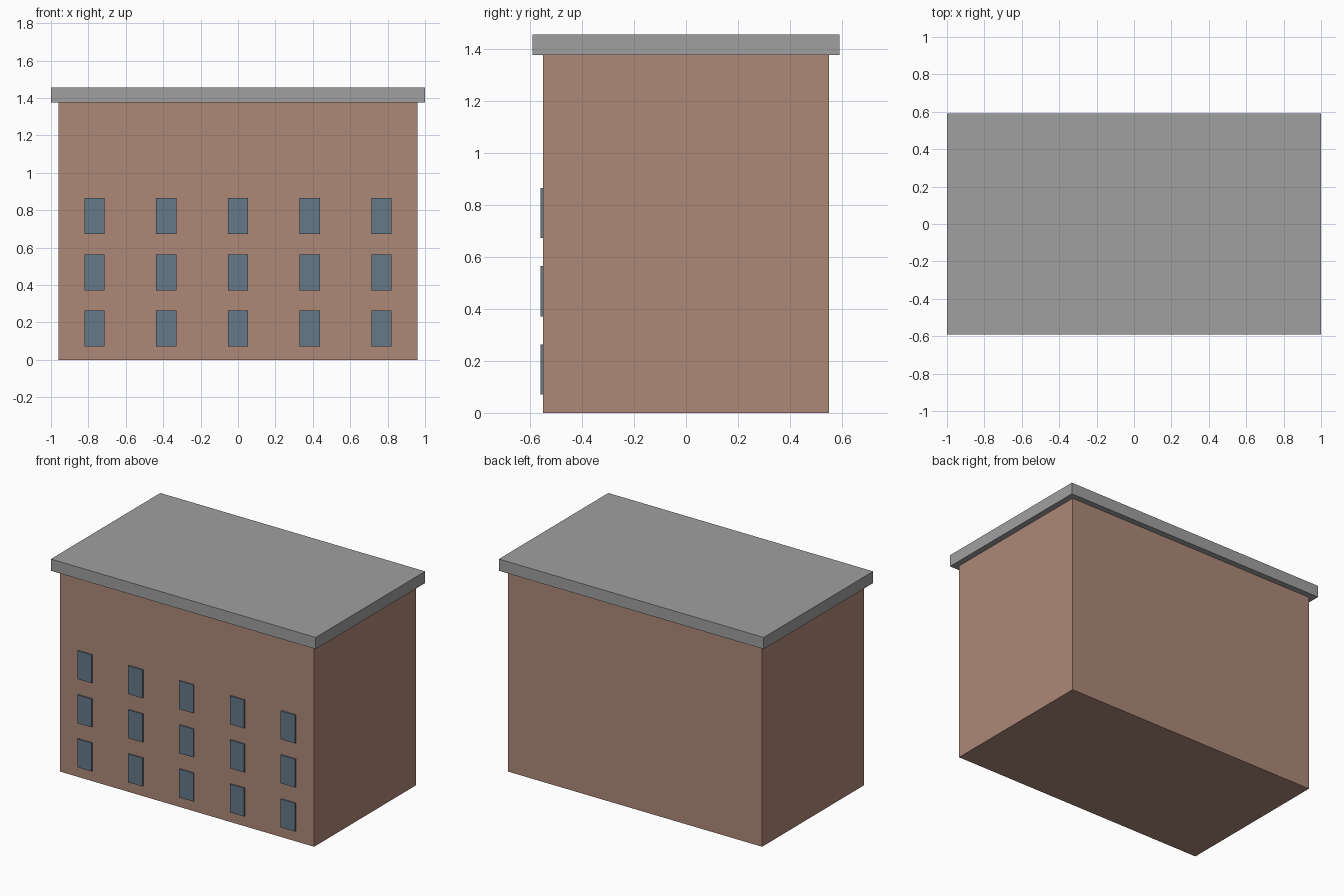
import bpy

if "Cube" in bpy.data.objects:
    bpy.data.objects.remove(bpy.data.objects["Cube"])


def material(name, rgb):
    m = bpy.data.materials.new(name)
    m.diffuse_color = (*rgb, 1.0)
    m.use_nodes = True
    m.node_tree.nodes["Principled BSDF"].inputs["Base Color"].default_value = m.diffuse_color
    return m


def box(name, lo, hi, mat):
    bpy.ops.mesh.primitive_cube_add(size=1, location=[(a + b) / 2 for a, b in zip(lo, hi)])
    ob = bpy.context.object
    ob.name = name
    ob.scale = [b - a for a, b in zip(lo, hi)]
    bpy.ops.object.transform_apply(location=False, rotation=False, scale=True)
    ob.data.materials.append(mat)
    return ob


brick = material("brick", (0.42, 0.247, 0.19))
grey = material("roof grey", (0.35, 0.35, 0.35))
glass = material("window blue", (0.13, 0.19, 0.25))

WALL_X, WALL_Y, WALL_TOP = 0.96, 0.55, 1.375

# Main block and overhanging flat roof
box("walls", (-WALL_X, -WALL_Y, 0), (WALL_X, WALL_Y, WALL_TOP), brick)
box("roof_slab", (-1, -0.59, WALL_TOP), (1, 0.59, 1.455), grey)

# Three rows of five thin window plates on the front
for row in range(3):
    z = 0.07 + row * 0.301
    for col in range(5):
        x = (col - 2) * 0.384
        box(f"window_{row + 1}_{col + 1}",
            (x - 0.054, -WALL_Y - 0.0095, z),
            (x + 0.054, -WALL_Y, z + 0.193), glass)
